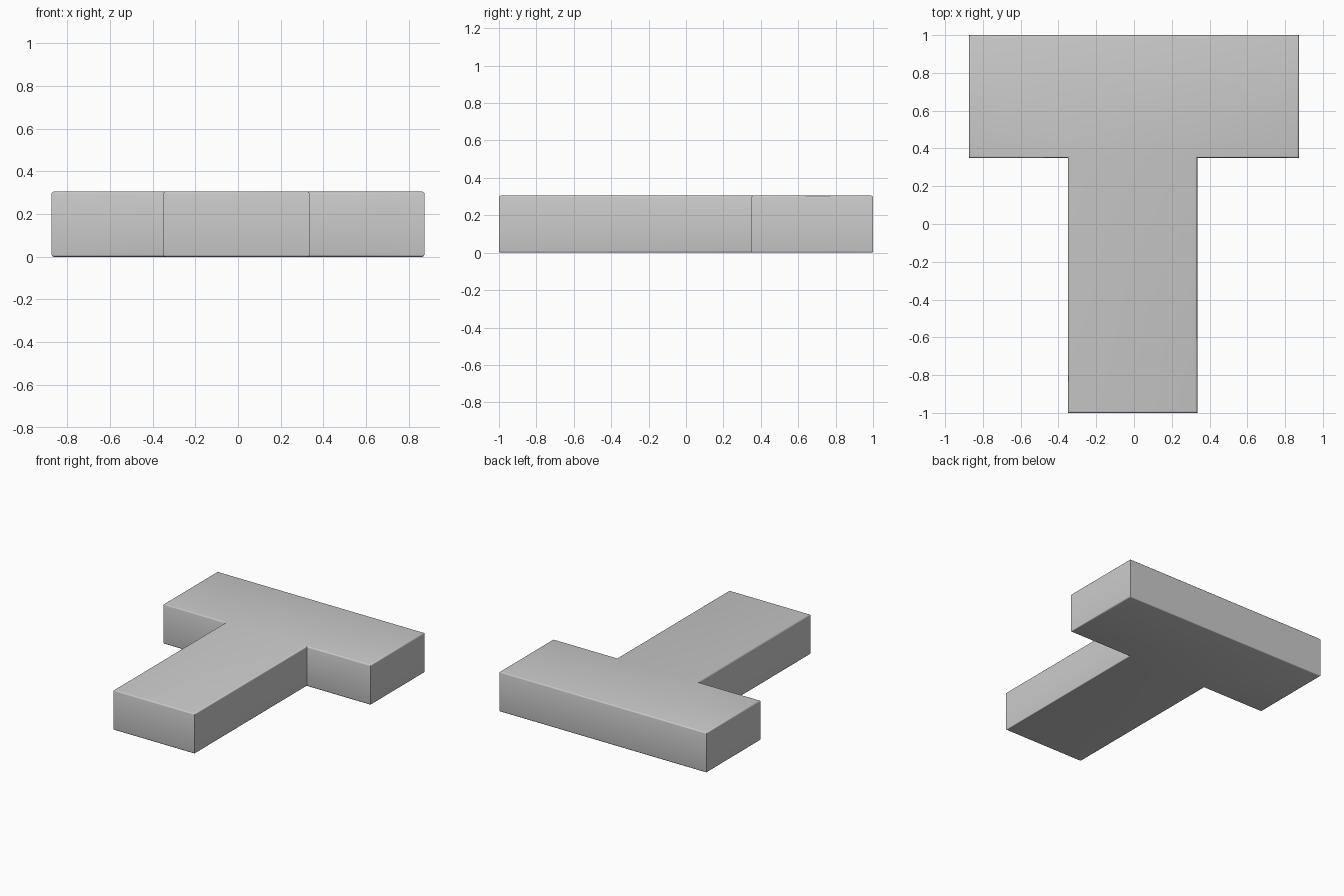
import bpy, bmesh

if "Cube" in bpy.data.objects:
    bpy.data.objects.remove(bpy.data.objects["Cube"])

HEIGHT = 0.305
BEVEL = 0.01

# T outline: wide crossbar at the back, narrower stem toward the front
outline = [(-0.35, -1), (0.335, -1), (0.335, 0.35), (0.873, 0.35),
           (0.873, 1), (-0.873, 1), (-0.873, 0.35), (-0.35, 0.35)]

# Extrude the outline into a slab
bm = bmesh.new()
base = bm.faces.new([bm.verts.new((x, y, 0)) for x, y in outline])
top = bmesh.ops.extrude_face_region(bm, geom=[base], use_keep_orig=True)["geom"]
bmesh.ops.translate(bm, vec=(0, 0, HEIGHT),
                    verts=[g for g in top if isinstance(g, bmesh.types.BMVert)])
bmesh.ops.recalc_face_normals(bm, faces=bm.faces)

# Soften only the top and bottom rims; the upright corners stay crisp
rims = [e for e in bm.edges if abs(e.verts[0].co.z - e.verts[1].co.z) < 1e-5]
bmesh.ops.bevel(bm, geom=rims, offset=BEVEL, segments=3, profile=0.5,
                affect='EDGES', clamp_overlap=True)
bmesh.ops.recalc_face_normals(bm, faces=bm.faces)

mesh = bpy.data.meshes.new("t_shaped_slab")
bm.to_mesh(mesh)
bm.free()
slab = bpy.data.objects.new("t_shaped_slab", mesh)
bpy.context.collection.objects.link(slab)

# Smooth rims, sharp corners
bpy.context.view_layer.objects.active = slab
slab.select_set(True)
bpy.ops.object.shade_smooth_by_angle(angle=0.7)
